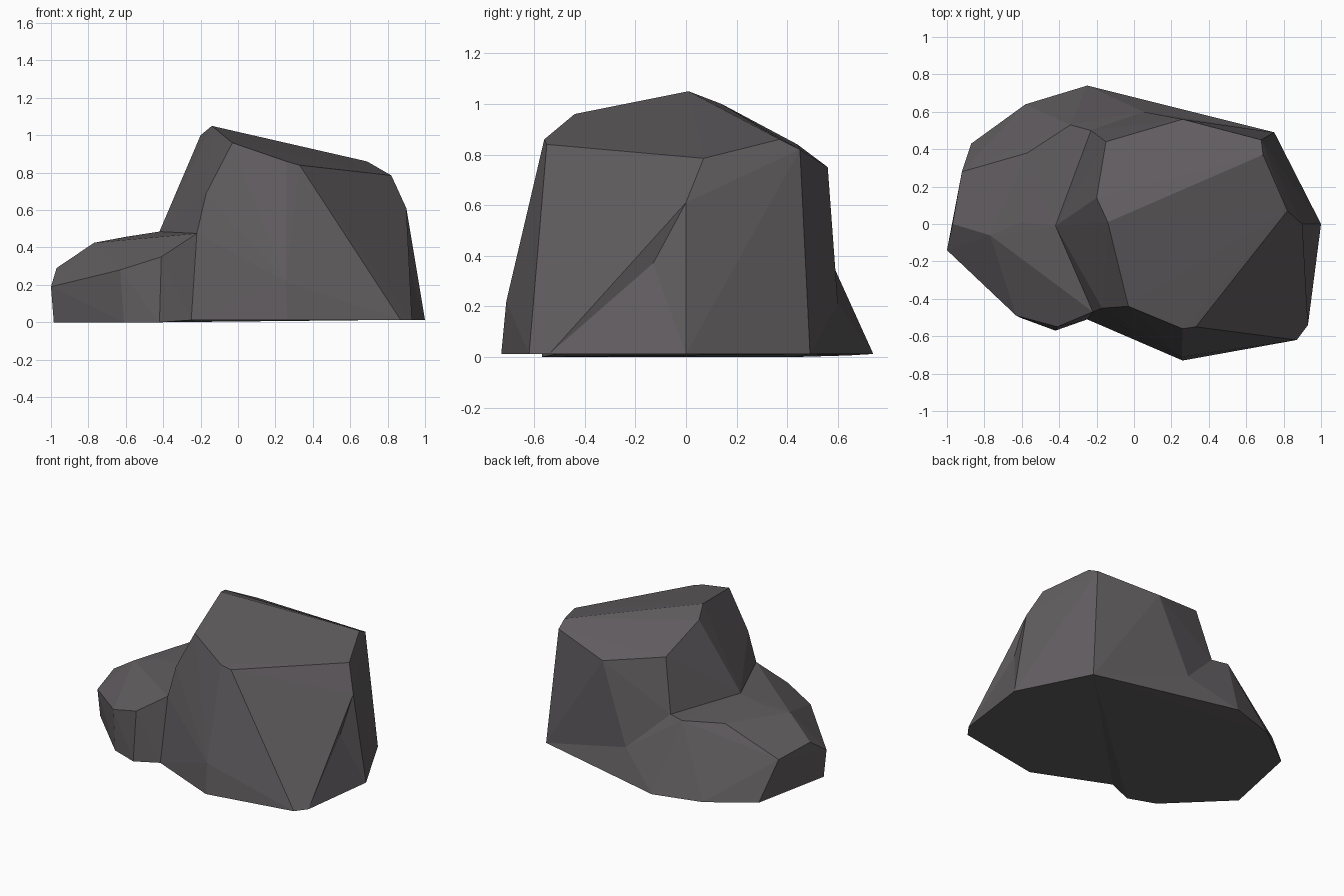
import bpy
import bmesh
from mathutils import Vector

cube = bpy.data.objects.get("Cube")
if cube:
    bpy.data.objects.remove(cube, do_unlink=True)

# Single dark stone colour
stone = bpy.data.materials.new("dark_stone")
stone.use_nodes = True
tone = (0.118, 0.108, 0.115, 1.0)
stone.diffuse_color = tone
shader = stone.node_tree.nodes["Principled BSDF"]
shader.inputs["Base Color"].default_value = tone
shader.inputs["Roughness"].default_value = 0.9


def boulder(name, rings, hollow=None):
    """Wrap corner points in a faceted hull, optionally pushing in one facet."""
    bm = bmesh.new()
    for ring in rings:
        for point in ring:
            bm.verts.new(point)
    hull = bmesh.ops.convex_hull(bm, input=bm.verts[:])
    spare = {g for g in hull["geom_interior"] + hull["geom_unused"]
             if isinstance(g, bmesh.types.BMVert)}
    bmesh.ops.delete(bm, geom=list(spare), context="VERTS")
    if hollow:
        corners, centre = hollow
        for face in bm.faces[:]:
            if all(min((v.co - Vector(c)).length for c in corners) < 0.01
                   for v in face.verts):
                poked = bmesh.ops.poke(bm, faces=[face])
                poked["verts"][0].co = centre
                break
    bmesh.ops.recalc_face_normals(bm, faces=bm.faces[:])
    mesh = bpy.data.meshes.new(name)
    bm.to_mesh(mesh)
    bm.free()
    mesh.materials.append(stone)
    obj = bpy.data.objects.new(name, mesh)
    bpy.context.collection.objects.link(obj)
    return obj


# Corners shared by the two stones
seam = [(-.23, .5, .48), (-.42, -.01, .485), (-.22, -.47, .475), (.05, .6, .21)]
toe, heel = (-.25, -.51, .012), (.75, .49, .012)
side_low, side_high, side_front = (1, 0, .012), (.9, 0, .61), (.93, -.54, .012)

# Tall stone: sloping crown, shoulder, then foot
crown = [(-.14, .01, 1.05), (-.2, .14, 1), (-.03, -.44, .96), (.26, -.56, .86),
         (.33, -.55, .84), (.82, .07, .785), (.69, .37, .86), (.68, .45, .82),
         (.26, .56, .75), (-.15, .44, .84)]
shoulder = [(-.17, -.45, .69), (.255, -.71, .22), side_high]
foot = [toe, (.26, -.73, .012), (.87, -.62, .012), side_front, side_low, heel]
tall = boulder("tall_stone", [crown, shoulder, seam, foot],
               ((side_low, side_high, side_front), (.89, -.13, .37)))

# Low stone: gently domed top, rim, then foot
dome = [(-.34, .53, .476), (-.57, .38, .46), (-.6, .01, .457), (-.77, -.06, .425)]
rim = [(-.92, .28, .26), (-.97, 0, .29), (-1, -.14, .19), (-.63, -.49, .28),
       (-.41, -.55, .35)]
base = [toe, heel, (-.25, .74, .012), (-.58, .64, .006), (-.87, .43, 0),
        (-.985, -.13, 0), (-.61, -.5, 0), (-.42, -.57, 0)]
low = boulder("low_stone", [dome, rim, seam, base])

# Fuse both stones into one rock
union = tall.modifiers.new("fuse", "BOOLEAN")
union.operation = "UNION"
union.solver = "EXACT"
union.object = low
bpy.context.view_layer.objects.active = tall
tall.select_set(True)
bpy.ops.object.modifier_apply(modifier=union.name)
bpy.data.objects.remove(low, do_unlink=True)
tall.name = "rock"
